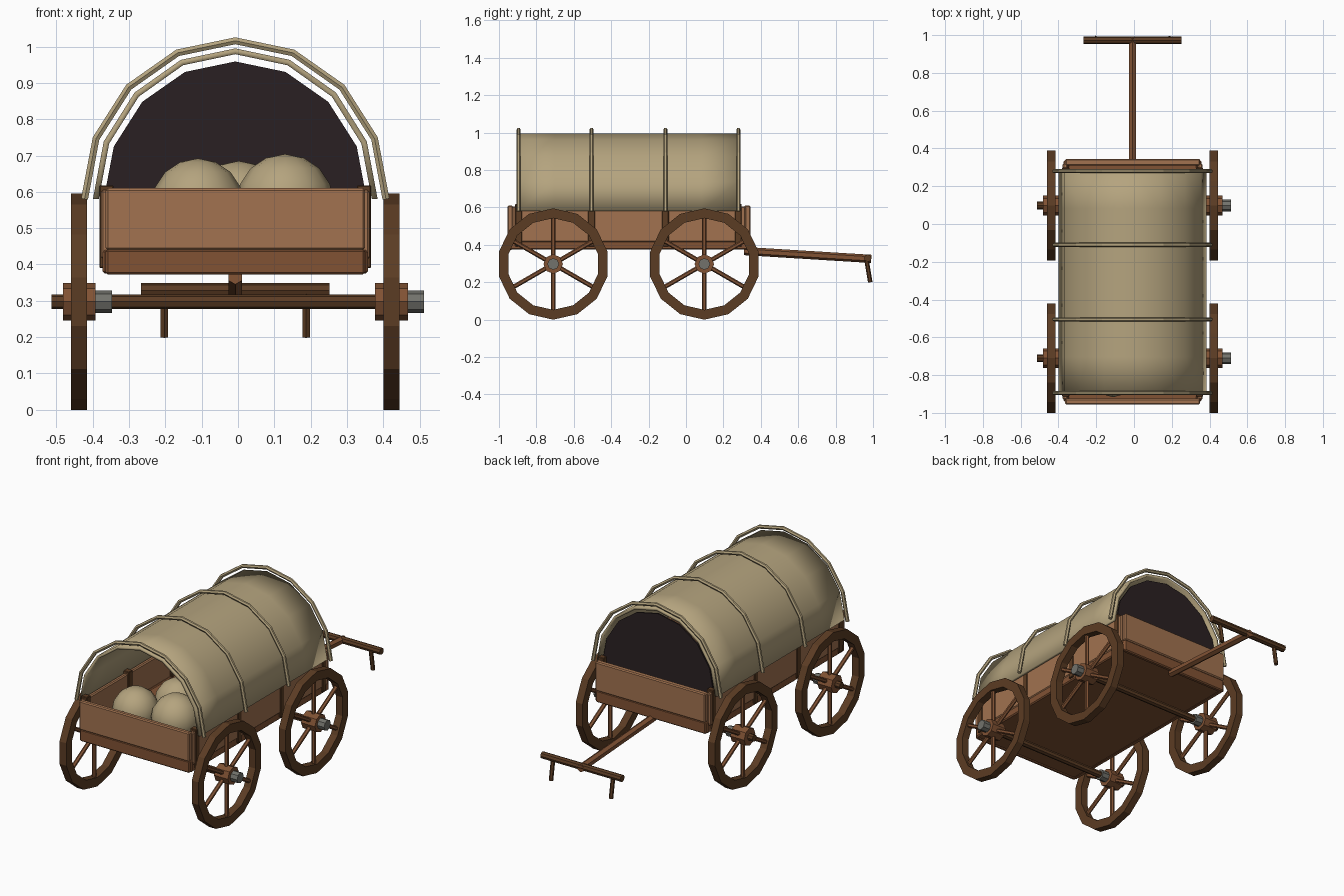
import bpy, bmesh, math
from mathutils import Vector

cube = bpy.data.objects.get("Cube")
if cube:
    bpy.data.objects.remove(cube, do_unlink=True)

CX = -0.0075                     # centre line of the wagon
HOOP_Y = (-0.895, -0.505, -0.11, 0.28)
AXLE_Y = (-0.71, 0.098)
WHEEL_R = 0.2975
ARCH_Z = 0.58


def material(name, r, g, b):
    m = bpy.data.materials.new(name)
    m.use_nodes = True
    m.diffuse_color = (r, g, b, 1)
    bsdf = m.node_tree.nodes["Principled BSDF"]
    bsdf.inputs["Base Color"].default_value = (r, g, b, 1)
    bsdf.inputs["Roughness"].default_value = 0.9
    return m


plank = material("plank wood", 0.36, 0.17, 0.08)
beam = material("beam wood", 0.22, 0.085, 0.034)
dark = material("dark wood", 0.105, 0.045, 0.017)
canvas = material("canvas", 0.46, 0.37, 0.21)
curtain_mat = material("dark curtain", 0.023, 0.0145, 0.016)
iron = material("iron", 0.17, 0.17, 0.15)


def finish(name, bm, mat, smooth=False):
    bmesh.ops.recalc_face_normals(bm, faces=bm.faces)
    me = bpy.data.meshes.new(name)
    for f in bm.faces:
        f.smooth = smooth
    bm.to_mesh(me)
    bm.free()
    me.materials.append(mat)
    ob = bpy.data.objects.new(name, me)
    bpy.context.collection.objects.link(ob)
    return ob


def box(name, lo, hi, mat, bevel=0.006):
    """Box between two corners, x measured from the centre line."""
    lo, hi = Vector(lo), Vector(hi)
    bm = bmesh.new()
    bmesh.ops.create_cube(bm, size=1)
    bmesh.ops.scale(bm, vec=hi - lo, verts=bm.verts)
    bmesh.ops.translate(bm, vec=(lo + hi) / 2 + Vector((CX, 0, 0)), verts=bm.verts)
    ob = finish(name, bm, mat)
    if bevel:
        mod = ob.modifiers.new("edges", "BEVEL")
        mod.width = bevel
        mod.segments = 1
    return ob


def rod(name, a, b, r, sides, mat):
    """Prism from a to b, x measured from the centre line."""
    a, b = Vector(a), Vector(b)
    bm = bmesh.new()
    bmesh.ops.create_cone(bm, cap_ends=True, segments=sides, radius1=r, radius2=r,
                          depth=(b - a).length)
    ob = finish(name, bm, mat)
    ob.rotation_mode = "QUATERNION"
    ob.rotation_quaternion = (b - a).to_track_quat("Z", "Y")
    ob.location = (a + b) / 2 + Vector((CX, 0, 0))
    return ob


def arch(rx, rz, y):
    """Eight-segment half ellipse."""
    return [Vector((CX + rx * math.cos(i * math.pi / 8), y,
                    ARCH_Z + rz * math.sin(i * math.pi / 8))) for i in range(9)]


# Wagon bed: lower frame, floor and walls
for s, side in ((-1, "right"), (1, "left")):
    x0, x1 = sorted((s * 0.335, s * 0.365))
    box(side + "_sill", (x0, -0.94, 0.375), (x1, 0.335, 0.44), beam)
    x0, x1 = sorted((s * 0.345, s * 0.37))
    box(side + "_wall", (x0, -0.93, 0.415), (x1, 0.32, 0.605), plank)
    # Stakes that hold the hoops
    x0, x1 = sorted((s * 0.335, s * 0.374))
    for i, y in enumerate(HOOP_Y):
        box(f"{side}_stake_{i + 1}", (x0, y - 0.018, 0.39), (x1, y + 0.018, 0.618), dark, 0.003)
box("floor", (-0.34, -0.93, 0.377), (0.34, 0.33, 0.435), beam, 0)
for name, y0, y1 in (("front", -0.955, -0.925), ("back", 0.31, 0.345)):
    box(name + "_wall", (-0.357, y0, 0.44), (0.357, y1, 0.61), plank)
    box(name + "_sill", (-0.357, y0 + 0.004, 0.372), (0.357, y1 - 0.004, 0.442), beam)

# Canvas cover: arched shell with a little thickness
bm = bmesh.new()
rows = []
STEPS = 6
for j in range(STEPS + 1):
    y = -0.9 + 1.18 * j / STEPS
    outer = arch(0.392, 0.415, y)
    inner = arch(0.376, 0.399, y)
    rows.append([bm.verts.new(p) for p in outer + inner[::-1]])
for a, b in zip(rows, rows[1:]):
    for i in range(len(a)):
        k = (i + 1) % len(a)
        bm.faces.new((a[i], a[k], b[k], b[i]))
for row in (rows[0], rows[-1]):
    for i in range(8):
        bm.faces.new((row[i], row[i + 1], row[16 - i], row[17 - i]))
finish("canvas_cover", bm, canvas, smooth=True)

# Dark curtain closing the back of the cover
bm = bmesh.new()
front = [bm.verts.new(p) for p in arch(0.362, 0.379, 0.262)]
back = [bm.verts.new(p) for p in arch(0.362, 0.379, 0.27)]
bm.faces.new(front)
bm.faces.new(back)
for i in range(9):
    k = (i + 1) % 9
    bm.faces.new((front[i], front[k], back[k], back[i]))
finish("back_curtain", bm, curtain_mat)

# Hoops over the cover
for i, y in enumerate(HOOP_Y):
    cu = bpy.data.curves.new(f"hoop_{i + 1}", "CURVE")
    cu.dimensions = "3D"
    cu.bevel_depth = 0.011
    cu.bevel_resolution = 1
    cu.use_fill_caps = True
    sp = cu.splines.new("POLY")
    sp.points.add(8)
    for pt, p in zip(sp.points, arch(0.415, 0.436, y)):
        pt.co = (*p, 1)
    sp.use_smooth = False
    cu.materials.append(canvas)
    bpy.context.collection.objects.link(bpy.data.objects.new(f"hoop_{i + 1}", cu))

# Sacks
for i, (x, y, r, z) in enumerate(((-0.103, -0.79, 0.127, 0.565),
                                  (0.137, -0.76, 0.134, 0.57),
                                  (0.01, -0.56, 0.125, 0.56))):
    bm = bmesh.new()
    bmesh.ops.create_uvsphere(bm, u_segments=12, v_segments=8, radius=r)
    bmesh.ops.translate(bm, vec=(CX + x, y, z), verts=bm.verts)
    finish(f"sack_{i + 1}", bm, canvas, smooth=True)


# Wheels: rim, spokes, hub and cap
def wheel(name, x, y):
    n = 14
    bm = bmesh.new()
    rings = []
    for i in range(n):
        a = 2 * math.pi * i / n
        rings.append([bm.verts.new((CX + x + w, y + r * math.sin(a), WHEEL_R + r * math.cos(a)))
                      for r, w in ((WHEEL_R, -0.022), (WHEEL_R, 0.022),
                                   (0.245, 0.022), (0.245, -0.022))])
    for i in range(n):
        a, b = rings[i], rings[(i + 1) % n]
        for k in range(4):
            m = (k + 1) % 4
            bm.faces.new((a[k], a[m], b[m], b[k]))
    finish(name + "_rim", bm, dark)
    for i in range(6):
        a = i * math.pi / 3
        d = Vector((0, math.sin(a), math.cos(a)))
        c = Vector((x, y, WHEEL_R))
        rod(f"{name}_spoke_{i + 1}", c + d * 0.03, c + d * 0.255, 0.012, 6, beam)
    rod(name + "_hub", (x - 0.045, y, WHEEL_R), (x + 0.045, y, WHEEL_R), 0.052, 8, beam)
    rod(name + "_cap", (x + 0.04, y, WHEEL_R), (x + 0.09, y, WHEEL_R), 0.031, 8, iron)


for y, end in zip(AXLE_Y, ("front", "back")):
    rod(end + "_axle", (-0.506, y, WHEEL_R), (0.506, y, WHEEL_R), 0.02, 8, dark)
    for s, side in ((-1, "right"), (1, "left")):
        wheel(f"{end}_{side}_wheel", s * 0.43, y)

# Pulling tongue with cross handle and pegs
rod("tongue", (0, 0.31, 0.367), (0, 0.99, 0.325), 0.022, 6, beam)
rod("cross_handle", (-0.26, 0.972, 0.329), (0.26, 0.972, 0.329), 0.02, 8, dark)
for s, side in ((-1, "right"), (1, "left")):
    rod(side + "_peg", (s * 0.195, 0.965, 0.32), (s * 0.195, 0.985, 0.2), 0.012, 6, dark)
